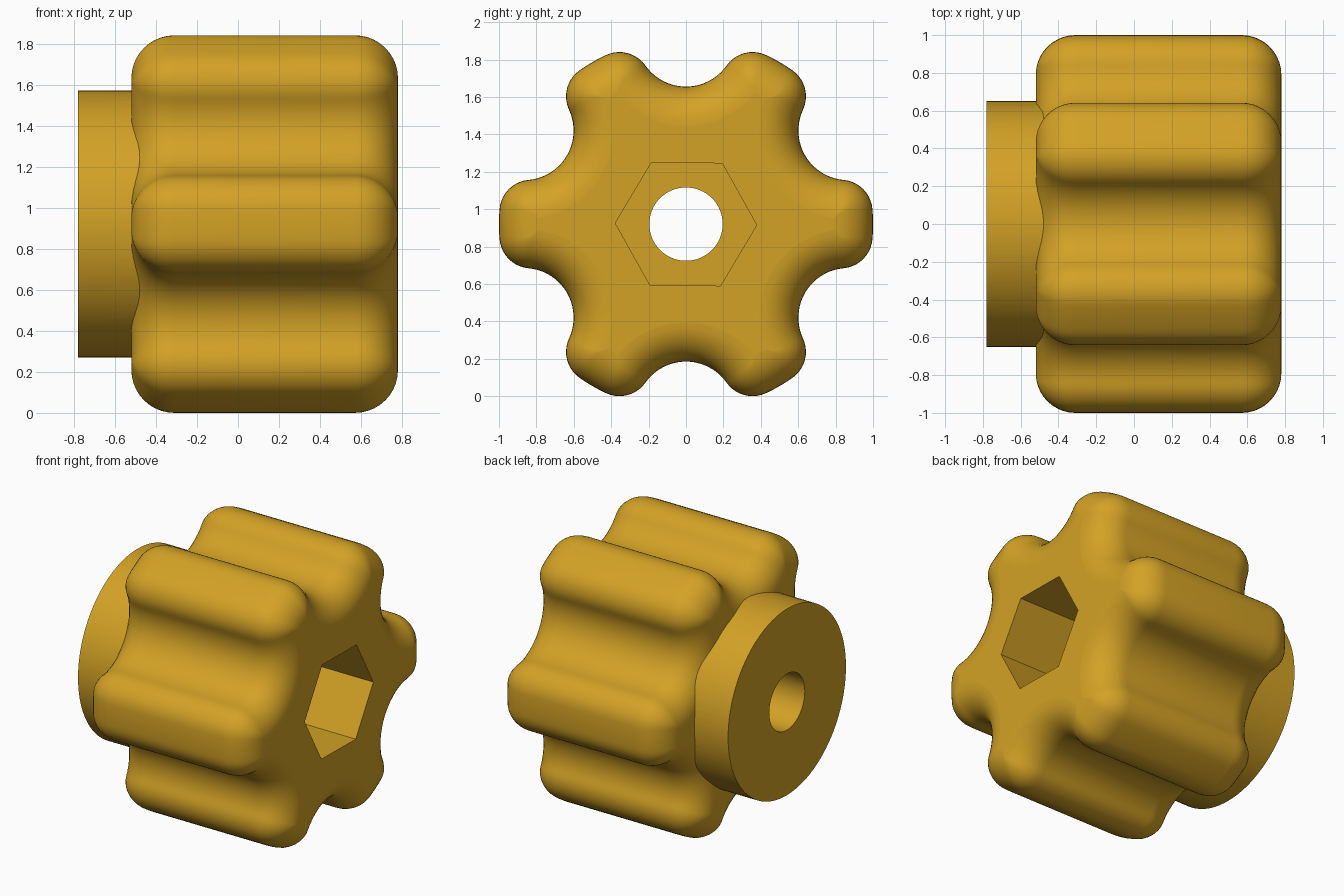
import bpy, bmesh, math

if "Cube" in bpy.data.objects:
    bpy.data.objects.remove(bpy.data.objects["Cube"])

CZ = 0.92                               # height of the knob axis (runs along x)
X0, X1, X2 = -0.78, -0.52, 0.78         # collar end, body back, body front
R, F, C, V = 1.0, 0.17, 1.0, 0.265      # outer radius, lobe fillet, scallop centre and radius
EDGE = 0.21                             # rounding of the body ends

gold = bpy.data.materials.new("golden yellow")
gold.diffuse_color = (0.65, 0.36, 0.019, 1)
gold.use_nodes = True
gold.node_tree.nodes["Principled BSDF"].inputs["Base Color"].default_value = gold.diffuse_color


def arc(cx, cy, r, a0, a1, n):
    return [(cx + r * math.cos(a0 + (a1 - a0) * i / n),
             cy + r * math.sin(a0 + (a1 - a0) * i / n)) for i in range(n + 1)]


def outline(d):
    """Six-lobed outline moved inwards by d."""
    Ro, r, f = R - d, V + d, max(F - d, 0.0001)
    q = Ro - f
    delta = math.acos((q * q + C * C - (r + f) ** 2) / (2 * q * C))
    th = math.pi / 6 - delta            # direction of the fillet centre from the lobe axis
    fx, fy = q * math.cos(th), q * math.sin(th)
    vx, vy = C * math.cos(math.pi / 6), C * math.sin(math.pi / 6)
    to_v = math.atan2(vy - fy, vx - fx)
    half = arc(0, 0, Ro, 0, th, 4)
    half += arc(fx, fy, f, th, to_v, 10)[1:]
    half += arc(vx, vy, r, to_v + math.pi, math.pi * 7 / 6, 10)[1:]
    lobe = [(x, -y) for x, y in half[:0:-1]] + half[:-1]
    pts = []
    for k in range(6):
        c, s = math.cos(k * math.pi / 3), math.sin(k * math.pi / 3)
        pts += [(x * c - y * s, x * s + y * c) for x, y in lobe]
    return pts


def loft(name, sections):
    """Solid through (x, outline) sections along the x axis."""
    bm = bmesh.new()
    rings = [[bm.verts.new((x, p, CZ + q)) for p, q in pts] for x, pts in sections]
    n = len(rings[0])
    for a, b in zip(rings, rings[1:]):
        for i in range(n):
            j = (i + 1) % n
            bm.faces.new((a[i], a[j], b[j], b[i]))
    bm.faces.new(rings[0][::-1])
    bm.faces.new(rings[-1])
    bmesh.ops.recalc_face_normals(bm, faces=bm.faces)
    me = bpy.data.meshes.new(name)
    bm.to_mesh(me)
    bm.free()
    ob = bpy.data.objects.new(name, me)
    bpy.context.collection.objects.link(ob)
    me.materials.append(gold)
    return ob


def ngon(r, n, turn=0.0):
    return arc(0, 0, r, turn, turn + 2 * math.pi, n)[:-1]


# lobed grip with rounded ends
N = 10
steps = [(EDGE * (1 - math.cos(t)), EDGE * (1 - math.sin(t)))
         for t in (math.pi / 2 * i / N for i in range(N + 1))]
sections = [(X1 + dx, outline(d)) for d, dx in reversed(steps)]
sections += [(X2 - dx, outline(d)) for d, dx in steps]
knob = loft("knob", sections)

# collar, hexagonal socket and through bore
collar = loft("collar", [(X0, ngon(0.65, 96)), (-0.3, ngon(0.65, 96))])
socket = loft("socket_cutter", [(0.0, ngon(0.378, 6, -0.014)), (1.0, ngon(0.378, 6, -0.014))])
bore = loft("bore_cutter", [(-1.0, ngon(0.196, 64)), (0.9, ngon(0.196, 64))])

bpy.context.view_layer.objects.active = knob
knob.select_set(True)
for tool, op in ((collar, 'UNION'), (socket, 'DIFFERENCE'), (bore, 'DIFFERENCE')):
    m = knob.modifiers.new(tool.name, 'BOOLEAN')
    m.operation, m.solver, m.object = op, 'EXACT', tool
    bpy.ops.object.modifier_apply(modifier=m.name)
for tool in (collar, socket, bore):
    bpy.data.objects.remove(tool)

# smooth sides, flat end faces
bpy.ops.object.shade_smooth_by_angle(angle=math.radians(30))
for p in knob.data.polygons:
    if abs(p.normal.x) > 0.9999:
        p.use_smooth = False
